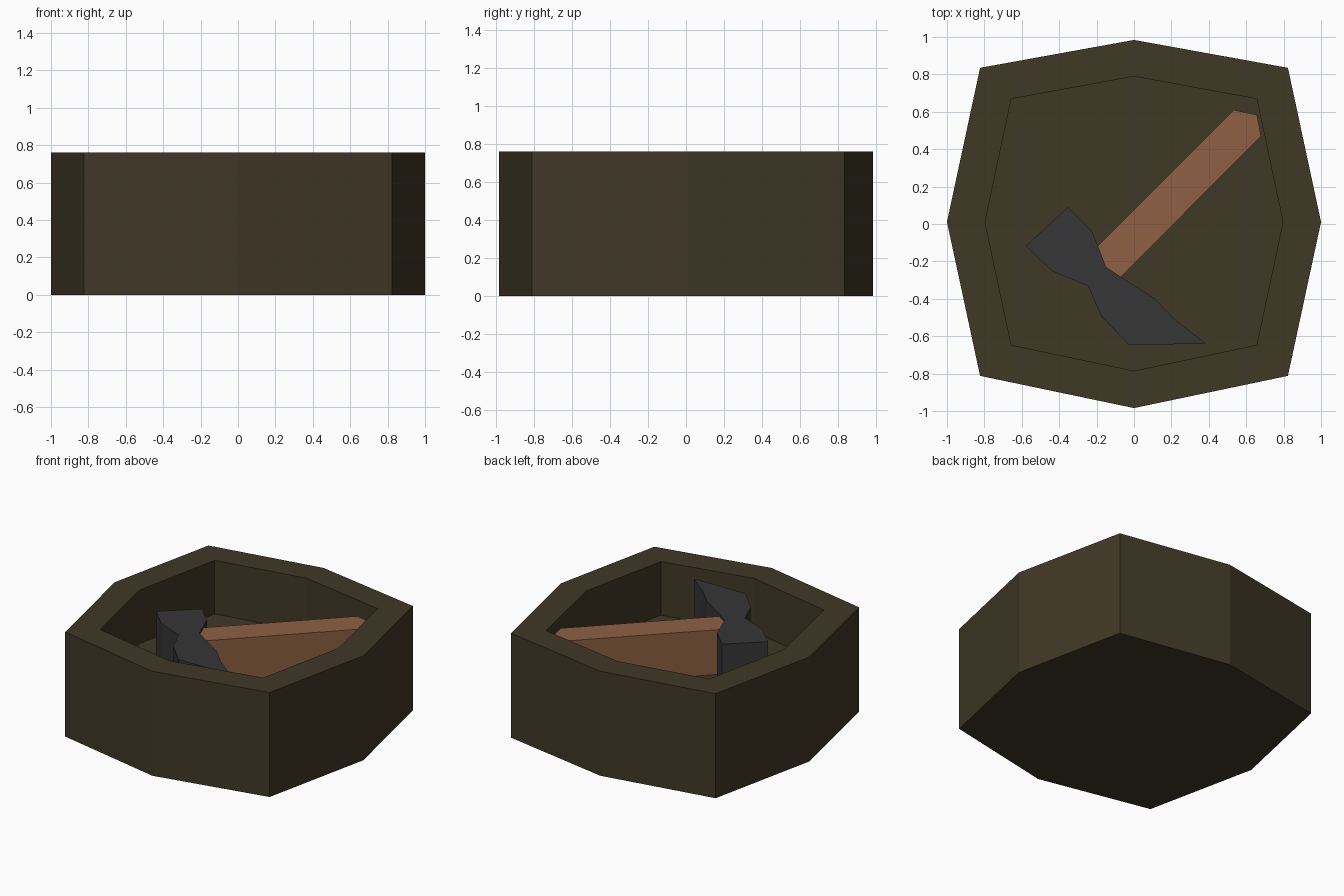
import bpy
import bmesh

if "Cube" in bpy.data.objects:
    bpy.data.objects.remove(bpy.data.objects["Cube"])


def srgb(r, g, b):
    f = lambda c: (c / 255 / 12.92) if c < 11 else ((c / 255 + 0.055) / 1.055) ** 2.4
    return (f(r), f(g), f(b), 1.0)


def material(name, rgb):
    m = bpy.data.materials.new(name)
    m.diffuse_color = srgb(*rgb)
    m.use_nodes = True
    m.node_tree.nodes["Principled BSDF"].inputs["Base Color"].default_value = m.diffuse_color
    return m


def loft(name, rings, mat):
    """Join equal-length rings of (outline, height) with quads and cap both ends."""
    bm = bmesh.new()
    loops = [[bm.verts.new((x, y, z)) for x, y in pts] for pts, z in rings]
    n = len(loops[0])
    for a, b in zip(loops, loops[1:]):
        for i in range(n):
            j = (i + 1) % n
            bm.faces.new((a[i], a[j], b[j], b[i]))
    bm.faces.new(loops[0][::-1])
    bm.faces.new(loops[-1])
    bmesh.ops.recalc_face_normals(bm, faces=bm.faces)
    mesh = bpy.data.meshes.new(name)
    bm.to_mesh(mesh)
    bm.free()
    mesh.materials.append(mat)
    obj = bpy.data.objects.new(name, mesh)
    bpy.context.collection.objects.link(obj)
    return obj


def octagon(side, corner_x, corner_up, corner_down, top, bottom):
    right = [(0, bottom), (corner_x, corner_down), (side, 0.011), (corner_x, corner_up), (0, top)]
    return right + [(-x, y) for x, y in right[3:0:-1]]


olive = material("dark_olive", (64, 56, 38))
wood = material("brown_wood", (142, 96, 66))
iron = material("dark_iron", (54, 54, 55))

HEIGHT, FLOOR = 0.76, 0.37

# Hollow eight-sided tub
outer = octagon(1.0, 0.823, 0.835, -0.812, 0.984, -0.984)
inner = octagon(0.796, 0.656, 0.669, -0.647, 0.789, -0.785)
loft("tub", [(outer, 0), (outer, HEIGHT), (inner, HEIGHT), (inner, FLOOR)], olive)

# Axe handle lying on the tub floor
handle = [(-0.193, -0.117), (-0.15, -0.23), (-0.07, -0.283),
          (0.679, 0.470), (0.658, 0.583), (0.535, 0.610)]
loft("axe_handle", [(handle, FLOOR), (handle, 0.695)], wood)

# Double-sided axe head
head = [(-0.353, 0.091), (-0.578, -0.117), (-0.44, -0.251), (-0.246, -0.331),
        (-0.176, -0.492), (-0.027, -0.647), (0.385, -0.640), (0.228, -0.518),
        (0.107, -0.395), (-0.07, -0.283), (-0.15, -0.23), (-0.193, -0.117),
        (-0.225, -0.037)]
loft("axe_head", [(head, FLOOR), (head, 0.71)], iron)
